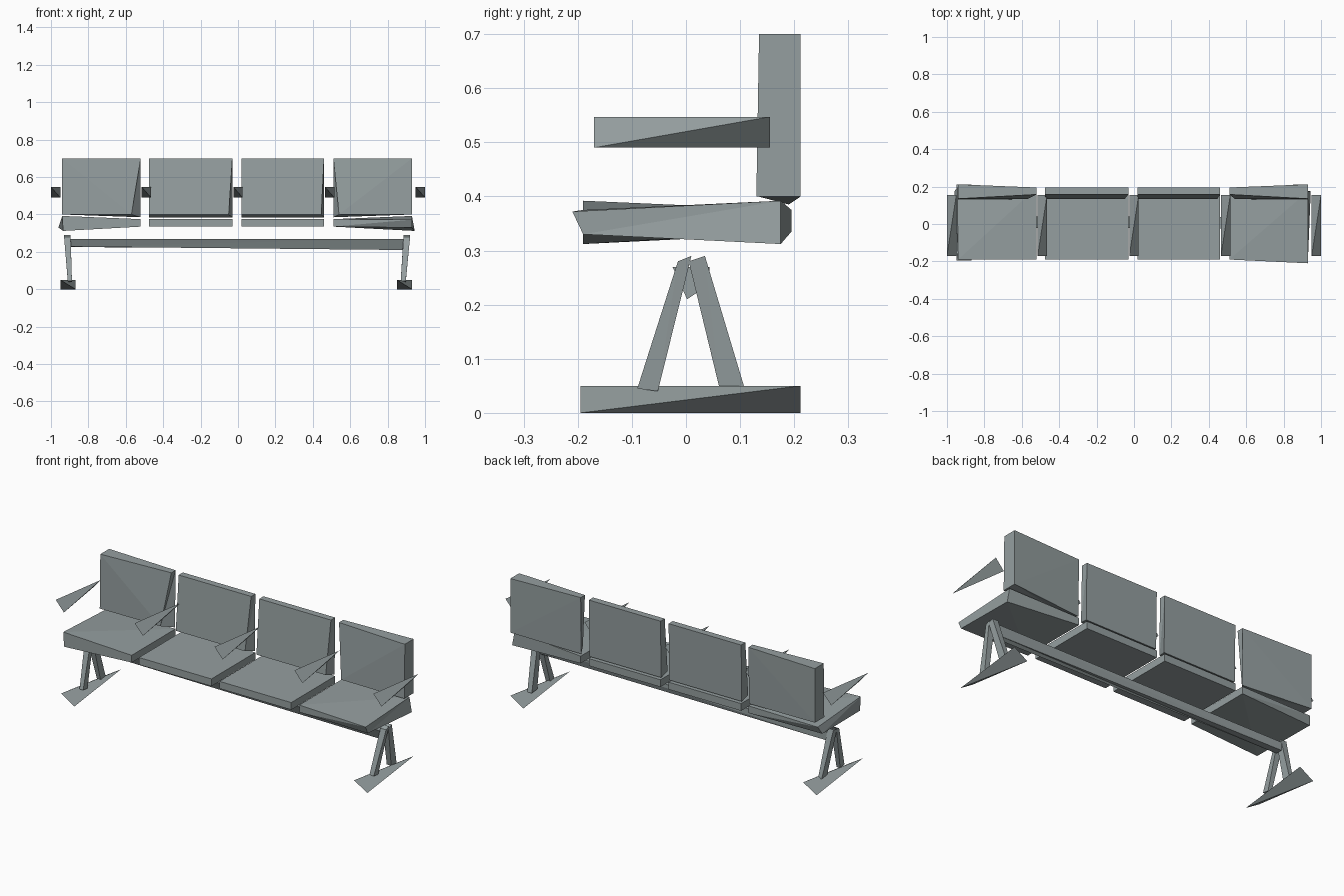
import bpy
import bmesh

cube = bpy.data.objects.get("Cube")
if cube:
    bpy.data.objects.remove(cube, do_unlink=True)

grey = bpy.data.materials.new("slate_grey")
grey.use_nodes = True
colour = (0.30, 0.345, 0.35, 1.0)
grey.diffuse_color = colour
grey.node_tree.nodes["Principled BSDF"].inputs["Base Color"].default_value = colour


def finish(name, bm):
    bmesh.ops.recalc_face_normals(bm, faces=bm.faces)
    mesh = bpy.data.meshes.new(name)
    bm.to_mesh(mesh)
    bm.free()
    mesh.materials.append(grey)
    obj = bpy.data.objects.new(name, mesh)
    bpy.context.collection.objects.link(obj)
    return obj


def loft(name, start, end):
    """Closed solid between two rings of 3D points."""
    bm = bmesh.new()
    a = [bm.verts.new(p) for p in start]
    b = [bm.verts.new(p) for p in end]
    n = len(a)
    bm.faces.new(a)
    bm.faces.new(b[::-1])
    for i in range(n):
        j = (i + 1) % n
        bm.faces.new((a[i], b[i], b[j], a[j]))
    bmesh.ops.triangulate(bm, faces=bm.faces)
    return finish(name, bm)


def wedge(name, x0, x1, y0, y1, z0, z1):
    """Tetrahedron through alternate corners of a box."""
    bm = bmesh.new()
    v = [bm.verts.new(p) for p in
         ((x1, y0, z0), (x0, y0, z1), (x1, y1, z1), (x0, y1, z0))]
    for skip in range(4):
        bm.faces.new([v[i] for i in range(4) if i != skip])
    return finish(name, bm)


def ring(x, yz):
    return [(x, y, z) for y, z in yz]


# Seats: plain slabs, with twisted outer ends on the end seats
spans = [(-0.94, -0.52), (-0.475, -0.03), (0.02, 0.46), (0.51, 0.93)]
slab = [(-0.19, 0.335), (-0.19, 0.375), (0.195, 0.375), (0.195, 0.335)]
for i, (x0, x1) in enumerate(spans):
    a, b = ring(x0, slab), ring(x1, slab)
    if i == 0:
        a = [(-0.935, -0.19, 0.312), (-0.94, -0.19, 0.392),
             (-0.945, 0.195, 0.37), (-0.96, 0.175, 0.33)]
    if i == 3:
        b = [(0.93, -0.19, 0.33), (0.93, -0.21, 0.372),
             (0.93, 0.175, 0.392), (0.945, 0.175, 0.312)]
    loft(f"seat_{i + 1}", a, b)

# Backrests: thin leaning panels, squarer and thicker at the bench ends
lean = [(0.133, 0.40), (0.158, 0.70), (0.195, 0.70), (0.19, 0.385)]
square = [(0.13, 0.40), (0.135, 0.70), (0.212, 0.70), (0.212, 0.40)]
insets = [(0, 0.05), (0, 0.02), (0, 0.015), (0.03, 0)]
for i, (x0, x1) in enumerate(spans):
    a = ring(x0, square if i == 0 else lean)
    b = ring(x1, square if i == 3 else lean)
    a[0] = (x0 + insets[i][0], a[0][1], a[0][2])
    b[0] = (x1 - insets[i][1], b[0][1], b[0][2])
    loft(f"backrest_{i + 1}", a, b)

# Armrests
for i, x in enumerate((-0.975, -0.49, 0.0, 0.49, 0.975)):
    wedge(f"armrest_{i + 1}", x - 0.025, x + 0.025, -0.17, 0.155, 0.49, 0.547)

# Long beam under the seats
loft("beam",
     ring(-0.895, [(-0.02, 0.27), (0.043, 0.27), (0.043, 0.225), (0, 0.228)]),
     ring(0.885, [(-0.025, 0.27), (0.035, 0.27), (0.02, 0.222), (0.002, 0.21)]))

# Feet and splayed legs
for side, foot, low, high in (
        ("right", (-0.95, -0.868), (-0.91, -0.888), (-0.93, -0.895)),
        ("left", (0.85, 0.93), (0.87, 0.897), (0.885, 0.92))):
    wedge(f"{side}_foot", foot[0], foot[1], -0.195, 0.212, 0, 0.05)
    for part, yb, yt in (("front", (-0.09, -0.052), (-0.015, 0.01)),
                         ("back", (0.062, 0.11), (0.005, 0.035))):
        bottom = [(low[0], yb[0], 0.045), (low[1], yb[0], 0.045),
                  (low[1], yb[1], 0.04), (low[0], yb[1], 0.04)]
        top = [(high[0], yt[0], 0.28), (high[1], yt[0], 0.28),
               (high[1], yt[1], 0.29), (high[0], yt[1], 0.29)]
        loft(f"{side}_{part}_leg", bottom, top)
